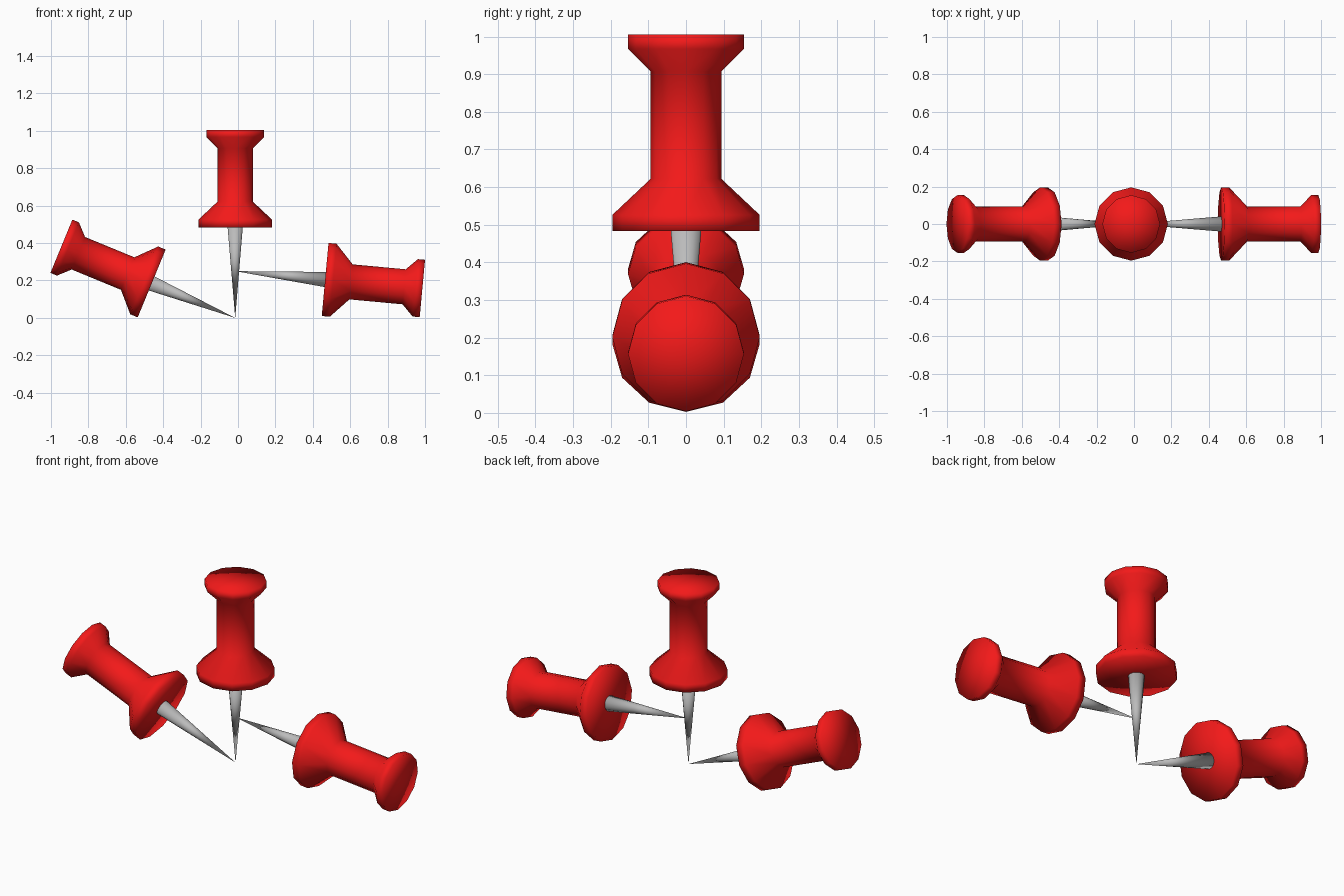
import bpy
import bmesh
from math import radians, sin, cos, pi
from mathutils import Matrix

if "Cube" in bpy.data.objects:
    bpy.data.objects.remove(bpy.data.objects["Cube"])

SIDES = 12


def material(name, color):
    m = bpy.data.materials.new(name)
    m.diffuse_color = color
    m.use_nodes = True
    m.node_tree.nodes["Principled BSDF"].inputs["Base Color"].default_value = m.diffuse_color
    return m


red = material("red_plastic", (0.9, 0.01, 0.01, 1))
steel = material("steel", (0.5, 0.5, 0.5, 1))


def lathe(name, profile, mat, matrix):
    """Revolve (radius, z) points; radius 0 gives a pole vertex."""
    bm = bmesh.new()
    rings = []
    for r, z in profile:
        if r == 0:
            rings.append([bm.verts.new((0, 0, z))] * SIDES)
        else:
            rings.append([bm.verts.new((r * cos(2 * pi * i / SIDES),
                                        r * sin(2 * pi * i / SIDES), z))
                          for i in range(SIDES)])
    for a, b in zip(rings, rings[1:]):
        for i in range(SIDES):
            j = (i + 1) % SIDES
            bm.faces.new(dict.fromkeys((a[i], a[j], b[j], b[i])))
    bmesh.ops.recalc_face_normals(bm, faces=bm.faces)
    for f in bm.faces:
        f.smooth = True
    me = bpy.data.meshes.new(name)
    bm.to_mesh(me)
    bm.free()
    me.materials.append(mat)
    ob = bpy.data.objects.new(name, me)
    ob.matrix_world = matrix
    bpy.context.collection.objects.link(ob)


# Handle: wide collar, slim grip, flared cap
HANDLE = [(0, 0.483), (0.196, 0.483), (0.196, 0.526), (0.094, 0.622),
          (0.094, 0.907), (0.154, 0.967), (0.154, 1.005), (0, 1.005)]
# Needle: long cone with its point at the pin's origin
NEEDLE = [(0, 0), (0.041, 0.49), (0, 0.49)]


def push_pin(prefix, tip, tilt):
    m = Matrix.Translation(tip) @ Matrix.Rotation(radians(tilt), 4, 'Y')
    lathe(prefix + "_handle", HANDLE, red, m)
    lathe(prefix + "_needle", NEEDLE, steel, m)


# Upright pin and two pins lying to the sides
push_pin("upright_pin", (-0.015, 0, 0), 0)
push_pin("left_pin", (-0.015, 0, 0), -67.6)
push_pin("right_pin", (-0.015, 0, 0.25), 95.3)
